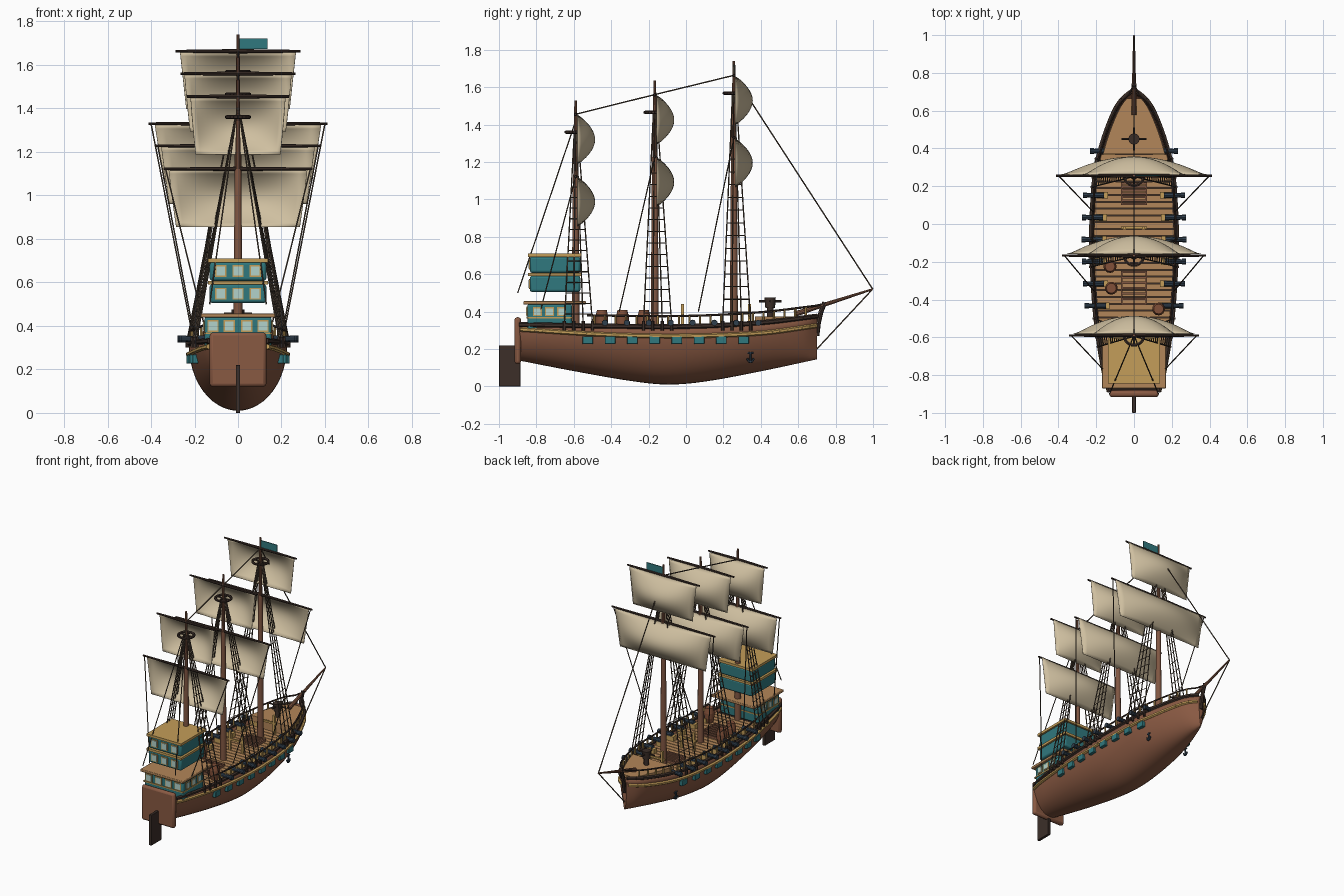
import bpy, bmesh, math
from mathutils import Vector, Matrix

if "Cube" in bpy.data.objects:
    bpy.data.objects.remove(bpy.data.objects["Cube"])

COL = dict(hull=(.25, .10, .055), wood=(.22, .095, .055), dark=(.045, .028, .022), tan=(.45, .24, .10),
           ochre=(.55, .34, .10), teal=(.03, .19, .21), glass=(.45, .65, .60), sail=(.62, .52, .35),
           iron=(.03, .05, .075), rope=(.09, .065, .045), barrel=(.22, .08, .04))
MATS = {}
for k, c in COL.items():
    MATS[k] = bpy.data.materials.new(k)
    MATS[k].diffuse_color = (*c, 1)


def part(name, col, bm, bevel=0, solid=0):
    bmesh.ops.recalc_face_normals(bm, faces=bm.faces)
    me = bpy.data.meshes.new(name)
    bm.to_mesh(me)
    bm.free()
    o = bpy.data.objects.new(name, me)
    bpy.context.collection.objects.link(o)
    me.materials.append(MATS[col])
    bpy.ops.object.select_all(action='DESELECT')
    o.select_set(True)
    bpy.context.view_layer.objects.active = o
    bpy.ops.object.shade_smooth_by_angle(angle=math.radians(35))
    if solid:
        m = o.modifiers.new("thickness", 'SOLIDIFY')
        m.thickness = solid
    if bevel:
        m = o.modifiers.new("bevel", 'BEVEL')
        m.width, m.segments = bevel, 2
    return o


def rod(bm, a, b, r, r2=None, n=6):
    a, b = Vector(a), Vector(b)
    d = b - a
    M = Matrix.Translation((a + b) / 2) @ d.to_track_quat('Z', 'Y').to_matrix().to_4x4()
    bmesh.ops.create_cone(bm, cap_ends=True, segments=n, radius1=r, radius2=r if r2 is None else r2,
                          depth=d.length, matrix=M)


def box(bm, x0, x1, y0, y1, z0, z1):
    M = Matrix.Translation(((x0 + x1) / 2, (y0 + y1) / 2, (z0 + z1) / 2)) @ \
        Matrix.Diagonal((x1 - x0, y1 - y0, z1 - z0, 1))
    bmesh.ops.create_cube(bm, size=1, matrix=M)


def chain(bm, pts, r, n=6):
    for a, b in zip(pts, pts[1:]):
        rod(bm, a, b, r, n=n)


def prism(bm, outline, z0, z1):
    lo = [bm.verts.new((x, y, z0)) for x, y in outline]
    hi = [bm.verts.new((x, y, z1)) for x, y in outline]
    n = len(lo)
    bm.faces.new(lo)
    bm.faces.new(hi)
    for i in range(n):
        bm.faces.new((lo[i], lo[(i + 1) % n], hi[(i + 1) % n], hi[i]))


def spline(keys):
    """Smooth function through (y, value) keys."""
    n = len(keys)
    tan = []
    for i in range(n):
        a, b = keys[max(i - 1, 0)], keys[min(i + 1, n - 1)]
        tan.append((b[1] - a[1]) / (b[0] - a[0]))

    def f(y):
        i = 0
        while i < n - 2 and y > keys[i + 1][0]:
            i += 1
        (a, va), (b, vb) = keys[i], keys[i + 1]
        h = b - a
        t = min(max((y - a) / h, 0), 1)
        return (va * (1 + 2 * t) * (1 - t) ** 2 + h * tan[i] * t * (1 - t) ** 2
                + vb * t * t * (3 - 2 * t) + h * tan[i + 1] * t * t * (t - 1))
    return f


# Hull lines: half beam, keel, sheer and wale heights along y
beam = spline([(-.89, .13), (-.8, .155), (-.6, .19), (-.4, .212), (-.1, .226), (.15, .218), (.3, .202),
               (.42, .172), (.52, .138), (.62, .093), (.67, .055), (.70, .018)])
keel = spline([(-.89, .138), (-.6, .082), (-.3, .03), (-.1, .01), (.1, .026), (.4, .081), (.70, .145)])
sheer = spline([(-.89, .325), (-.5, .318), (0, .315), (.4, .335), (.70, .37)])
wale = spline([(-.89, .305), (-.4, .276), (0, .27), (.4, .285), (.70, .325)])


def hx(y, z):
    return beam(y) * math.sqrt(max(0, 1 - ((sheer(y) - z) / (sheer(y) - keel(y))) ** 2))


def span(a, b, n):
    return [a + (b - a) * i / n for i in range(n + 1)]


# Hull shell
bm = bmesh.new()
rows = []
for y in span(-.89, .70, 44):
    rows.append([bm.verts.new((beam(y) * math.sin(t), y, sheer(y) - (sheer(y) - keel(y)) * math.cos(t)))
                 for t in span(-math.pi / 2, math.pi / 2, 24)])
for a, b in zip(rows, rows[1:]):
    for i in range(24):
        bm.faces.new((a[i], a[i + 1], b[i + 1], b[i]))
bm.faces.new(rows[0])
bm.faces.new(rows[-1])
part("hull", 'hull', bm, solid=.012)

# Gunwale, wale trim and railing
gun, trim, rail = bmesh.new(), bmesh.new(), bmesh.new()
for s in (-1, 1):
    chain(gun, [(s * beam(y), y, sheer(y) + .006) for y in span(-.89, .70, 40)], .013)
    chain(trim, [(s * (hx(y, wale(y)) + .004), y, wale(y)) for y in span(-.885, .695, 40)], .012)
    chain(rail, [(s * (beam(y) - .005), y, sheer(y) + .062) for y in span(-.53, .69, 30)]
          + [(0, .735, .44)], .006)
    for y in span(-.49, .64, 20):
        rod(trim, (s * (beam(y) - .005), y, sheer(y)), (s * (beam(y) - .005), y, sheer(y) + .062), .006)
part("gunwale", 'dark', gun)
part("wale_and_rail_posts", 'ochre', trim)
part("railing", 'dark', rail)

# Deck base with planks laid across it
bm = bmesh.new()
ys = span(-.88, .66, 24)
prism(bm, [(beam(y) - .014, y) for y in ys] + [(.014 - beam(y), y) for y in reversed(ys)], .288, .296)
part("deck_base", 'dark', bm)
bm = bmesh.new()
for i in range(28):
    y0, y1 = -.6 + i * .036, -.6 + i * .036 + .031
    w0, w1 = beam(y0) - .015, beam(y1) - .015
    prism(bm, [(-w0, y0), (w0, y0), (w1, y1), (-w1, y1)], .296, .304)
part("deck_planks", 'tan', bm)

# Raised foredeck with capstan
bm = bmesh.new()
ys = span(.37, .665, 12)
prism(bm, [(beam(y) - .022, y) for y in ys] + [(.022 - beam(y), y) for y in reversed(ys)], .30, .375)
part("foredeck", 'tan', bm)
bm = bmesh.new()
rod(bm, (0, .45, .375), (0, .45, .43), .018, n=12)
rod(bm, (0, .45, .42), (0, .45, .475), .026, .03, n=12)
rod(bm, (-.065, .45, .455), (.065, .45, .455), .006)
rod(bm, (0, .39, .455), (0, .51, .455), .006)
part("capstan", 'dark', bm)

# Hatch gratings
bm = bmesh.new()
for y0, y1 in ((.10, .22), (-.43, -.25)):
    for x in (-.07, .06):
        box(bm, x, x + .01, y0, y1, .30, .322)
    for y in span(y0, y1 - .01, 6):
        box(bm, -.07, .07, y, y + .011, .30, .32)
part("hatch_gratings", 'wood', bm)

# Barrels
bm = bmesh.new()
for x, y in ((-.127, -.225), (-.12, -.34), (.13, -.45)):
    for z, r, r2 in ((.304, .026, .034), (.339, .034, .034), (.374, .034, .026)):
        rod(bm, (x, y, z), (x, y, z + .035), r, r2, 14)
part("barrels", 'barrel', bm)

# Cannons, carriages, gun ports, bitts
gunb, car, lid = bmesh.new(), bmesh.new(), bmesh.new()
for s in (-1, 1):
    for i in range(8):
        y = .386 - .117 * i
        b = beam(y)
        rod(gunb, (s * (b - .06), y, .34), (s * (b + .045), y, .34), .017, .012, 10)
        rod(gunb, (s * (b + .03), y, .34), (s * (b + .052), y, .34), .016, n=10)
        c = s * (b - .05)
        box(car, c - .03, c + .03, y - .018, y + .018, .30, .335)
        y = -.525 + .119 * i
        c = s * (hx(y, .25) + .004)
        box(lid, c - .013, c + .013, y - .028, y + .028, .227, .268)
    for y in (-.02, .34):
        box(car, s * .05 - .008, s * .05 + .008, y - .008, y + .008, .30, .44)
for y in (-.02, .34):
    box(car, -.07, .07, y - .006, y + .006, .375, .388)
part("cannons", 'iron', gunb)
part("carriages_and_bitts", 'ochre', car)
part("gun_ports", 'teal', lid, bevel=.003)

# Anchors
bm = bmesh.new()
for s in (-1, 1):
    x = s * (hx(.345, .16) + .015)
    rod(bm, (x, .345, .13), (x, .345, .185), .006)
    rod(bm, (x, .33, .178), (x, .36, .178), .005)
    chain(bm, [(x, .327, .15), (x, .335, .135), (x, .345, .129), (x, .355, .135), (x, .363, .15)], .006)
part("anchors", 'iron', bm)

# Stern panel, rudder, stem and bowsprit
bm = bmesh.new()
box(bm, -.13, .13, -.917, -.882, .12, .37)
part("stern_panel", 'hull', bm, bevel=.014)
bm = bmesh.new()
box(bm, -.01, .01, -1, -.885, 0, .22)
part("rudder", 'dark', bm, bevel=.003)
bm = bmesh.new()
chain(bm, [(0, .70, .27), (0, .708, .34), (0, .722, .40), (0, .742, .45)], .013, 8)
part("stem_post", 'dark', bm)
bm = bmesh.new()
rod(bm, (0, .58, .386), (0, .998, .52), .015, .005, 10)
part("bowsprit", 'wood', bm)

# Stern cabins with roofs and windows
bm = bmesh.new()
box(bm, -.155, .155, -.848, -.61, .30, .442)
box(bm, -.13, .13, -.835, -.565, .505, .592)
box(bm, -.13, .13, -.835, -.565, .607, .694)
part("cabins", 'teal', bm, bevel=.012)
bm = bmesh.new()
box(bm, -.17, .17, -.87, -.535, .438, .456)
part("lower_cabin_roof", 'tan', bm, bevel=.004)
fr, gl = bmesh.new(), bmesh.new()
box(fr, -.138, .138, -.845, -.558, .59, .607)
box(fr, -.138, .138, -.845, -.558, .692, .71)
box(fr, -.159, .159, -.853, -.606, .362, .37)
for yf, z, xs in ((-.848, .40, (-.115, -.04, .04, .115)), (-.835, .548, (-.08, 0, .08)),
                  (-.835, .652, (-.08, 0, .08))):
    for x in xs:
        box(fr, x - .026, x + .026, yf - .004, yf + .01, z - .027, z + .027)
        box(gl, x - .02, x + .02, yf - .007, yf + .01, z - .021, z + .021)
for s in (-1, 1):
    for y in (-.795, -.73, -.665):
        box(fr, s * .155 - .004, s * .155 + .004, y - .024, y + .024, .376, .424)
        box(gl, s * .155 - .007, s * .155 + .007, y - .018, y + .018, .382, .418)
part("cabin_trim", 'ochre', fr)
part("cabin_windows", 'glass', gl)

# Masts, yards, tops, sails and rigging: y, top z, upper yard (z, half), lower yard (z, half)
mast, yard, rope = bmesh.new(), bmesh.new(), bmesh.new()
MASTS = [("mizzen", -.59, 1.53, (1.455, .235), (1.122, .343)), ("main", -.167, 1.635, (1.56, .265), (1.228, .38)),
         ("fore", .256, 1.74, (1.663, .287), (1.33, .412))]
for name, y, top, up, low in MASTS:
    rod(mast, (0, y, .29), (0, y, low[0]), .022, .015, 12)
    rod(mast, (0, y, low[0]), (0, y, top), .013, .007, 10)
    ring = up[0] - .095
    chain(yard, [(.052 * math.cos(a), y + .052 * math.sin(a), ring) for a in span(0, 2 * math.pi, 20)], .009)
    rod(yard, (-.05, y, ring), (.05, y, ring), .006)
    rod(yard, (0, y - .05, ring), (0, y + .05, ring), .006)
    for label, (z, h) in (("upper", up), ("lower", low)):
        for s in (-1, 1):
            rod(yard, (0, y, z), (s * h, y, z), .010, .006, 8)
        bm = bmesh.new()
        g = [[bm.verts.new((u * h * (.93 - .1 * v), y + .008 + .093 * (1 - u * u) * math.sin(math.pi * v) ** .85,
                            z - .004 - .262 * v)) for u in span(-1, 1, 18)] for v in span(0, 1, 14)]
        for a, b in zip(g, g[1:]):
            for i in range(18):
                bm.faces.new((a[i], a[i + 1], b[i + 1], b[i]))
        part(name + "_" + label + "_sail", 'sail', bm, solid=.003)
    for s in (-1, 1):
        # Shrouds with ratlines, and braces from the lower yard
        tops = [Vector((s * .012, y + d * .12, ring)) for d in (-.06, -.01, .04, .09)]
        ends = [Vector((s * (beam(y + d) + .008), y + d, .33)) for d in (-.06, -.01, .04, .09)]
        for a, b in zip(tops, ends):
            rod(rope, b, a, .0038, n=5)
            rod(yard, b - Vector((0, 0, .03)), b + Vector((0, 0, .02)), .009)
        for k in range(1, 14):
            t = k * .055
            chain(rope, [b.lerp(a, t) for a, b in zip(tops, ends)], .0028, 4)
        rod(rope, (s * low[1] * .97, y, low[0]), (s * (beam(y - .19) - .005), y - .19, .40), .0035, n=5)
        if name == "mizzen":
            rod(rope, (0, y, 1.42), (s * .13, -.90, .5), .0035, n=5)
chain(rope, [(0, m[1], m[3][0]) for m in MASTS] + [(0, .998, .52), (0, .70, .20)], .004, 5)
part("masts", 'wood', mast)
part("yards_and_tops", 'dark', yard)
part("rigging", 'rope', rope)

# Flag
bm = bmesh.new()
box(bm, 0, .135, .253, .259, 1.672, 1.722)
part("flag", 'teal', bm)

for m in bpy.data.materials:
    if m.users and not m.is_grease_pencil:
        m.use_nodes = True
        m.node_tree.nodes["Principled BSDF"].inputs["Base Color"].default_value = m.diffuse_color
